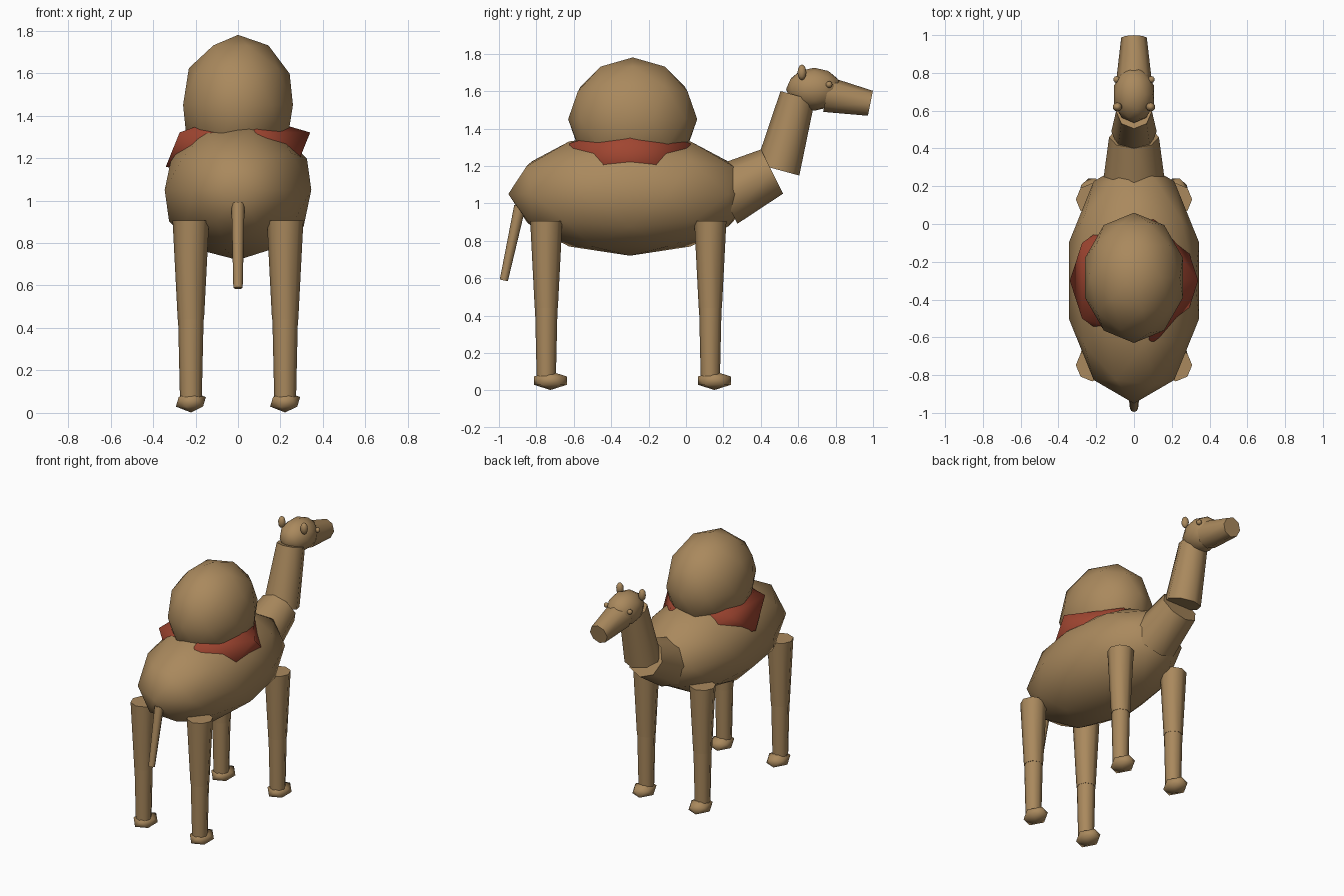
import bpy, bmesh, math
from mathutils import Vector, Matrix

cube = bpy.data.objects.get("Cube")
if cube:
    bpy.data.objects.remove(cube, do_unlink=True)


def material(name, rgb):
    m = bpy.data.materials.new(name)
    m.use_nodes = True
    m.diffuse_color = (*rgb, 1)
    m.node_tree.nodes["Principled BSDF"].inputs["Base Color"].default_value = (*rgb, 1)
    return m


TAN = material("tan_fur", (0.40, 0.25, 0.11))
RED = material("red_cloth", (0.35, 0.06, 0.03))


def finish(name, bm, mat, angle):
    mesh = bpy.data.meshes.new(name)
    bm.to_mesh(mesh)
    bm.free()
    mesh.materials.append(mat)
    ob = bpy.data.objects.new(name, mesh)
    bpy.context.collection.objects.link(ob)
    bpy.ops.object.select_all(action="DESELECT")
    ob.select_set(True)
    bpy.context.view_layer.objects.active = ob
    bpy.ops.object.shade_smooth_by_angle(angle=math.radians(angle))
    return ob


def blob(name, center, radii, detail=2, mat=TAN):
    """Low-poly ellipsoid."""
    bm = bmesh.new()
    bmesh.ops.create_icosphere(bm, subdivisions=detail, radius=1)
    bmesh.ops.transform(bm, verts=bm.verts,
                        matrix=Matrix.Translation(center) @ Matrix.Diagonal((*radii, 1)))
    return finish(name, bm, mat, 180)


def limb(name, start, end, r1, r2, sides=8, mat=TAN):
    """Tapered cylinder between two points."""
    a, b = Vector(start), Vector(end)
    axis = b - a
    bm = bmesh.new()
    bmesh.ops.create_cone(bm, cap_ends=True, segments=sides,
                          radius1=r1, radius2=r2, depth=axis.length)
    turn = Vector((0, 0, 1)).rotation_difference(axis).to_matrix().to_4x4()
    bmesh.ops.transform(bm, verts=bm.verts, matrix=Matrix.Translation((a + b) / 2) @ turn)
    return finish(name, bm, mat, 60)


# Body, hump and saddle cloth
blob("body", (0, -0.3, 1.05), (0.363, 0.65, 0.33))
blob("hump", (0, -0.285, 1.45), (0.272, 0.345, 0.33))
blob("saddle_cloth", (0, -0.3, 1.24), (0.38, 0.38, 0.18), 1, RED)

# Neck, head and snout
limb("lower_neck", (0, 0.2, 1.04), (0, 0.46, 1.17), 0.167, 0.132)
limb("upper_neck", (0, 0.49, 1.18), (0, 0.597, 1.575), 0.12, 0.095)
blob("head", (0, 0.685, 1.61), (0.112, 0.15, 0.115))
limb("snout", (0, 0.752, 1.582), (0, 0.986, 1.535), 0.095, 0.068)

# Tail
limb("tail", (0, -0.888, 0.985), (0, -0.974, 0.588), 0.031, 0.022)

# Paired parts
for side, s in (("left", 1), ("right", -1)):
    blob(side + "_ear", (0.088 * s, 0.62, 1.70), (0.025, 0.024, 0.042))
    blob(side + "_eye", (0.092 * s, 0.765, 1.635), (0.018, 0.018, 0.018))
    for end, y in (("front", 0.13), ("back", -0.747)):
        x = 0.222 * s
        limb(f"{end}_{side}_upper_leg", (x, y, 0.44), (x, y, 0.905), 0.062, 0.086)
        limb(f"{end}_{side}_lower_leg", (x, y, 0.05), (x, y, 0.44), 0.051, 0.06)
        blob(f"{end}_{side}_foot", (x, y + 0.022, 0.052), (0.079, 0.103, 0.05), 1)
